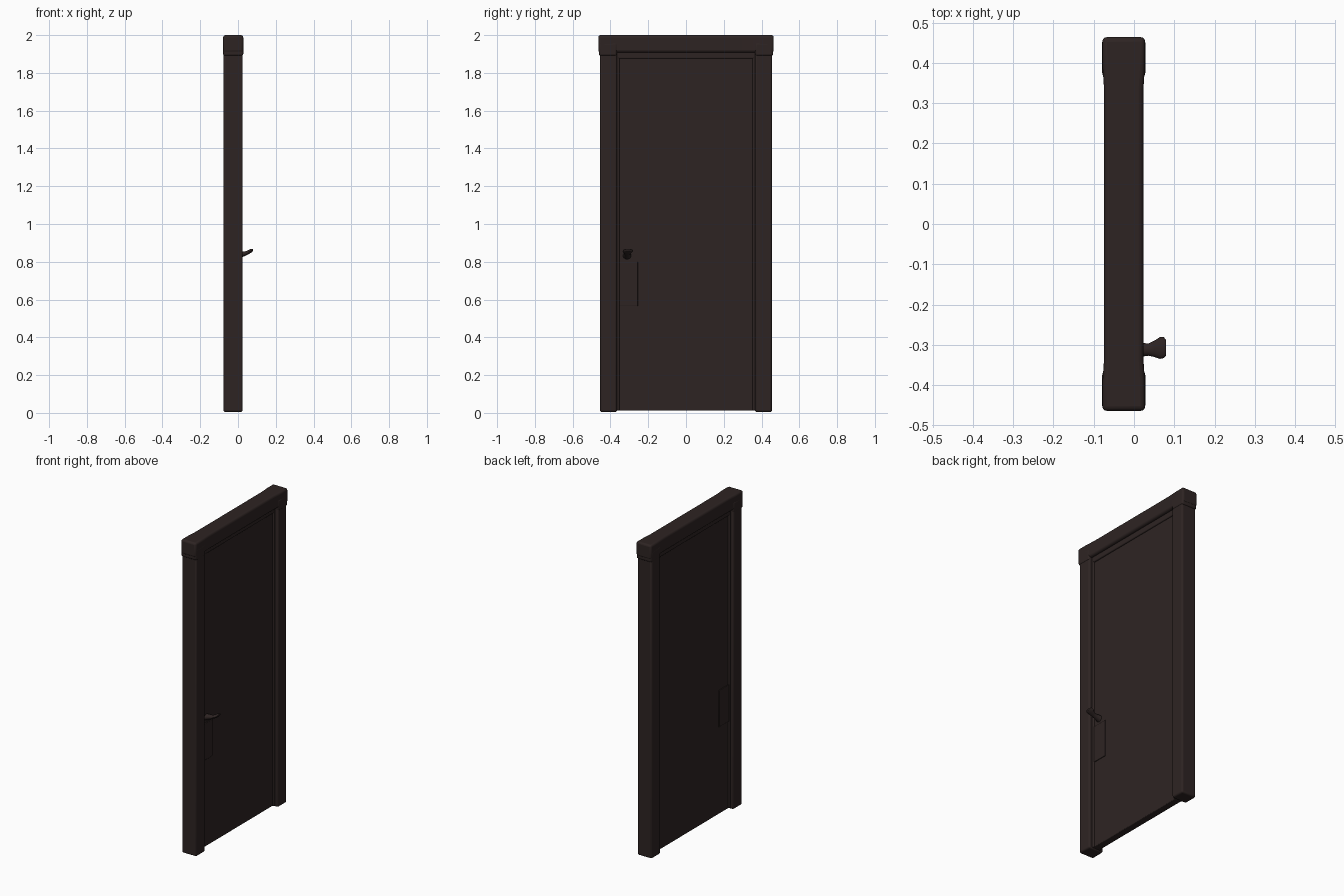
import bpy, bmesh, math
from mathutils import Vector

if "Cube" in bpy.data.objects:
    bpy.data.objects.remove(bpy.data.objects["Cube"])

wood = bpy.data.materials.new("dark brown wood")
wood.diffuse_color = (0.027, 0.0175, 0.0165, 1)
wood.use_nodes = True
wood.node_tree.nodes["Principled BSDF"].inputs["Base Color"].default_value = wood.diffuse_color


def finish(name, bm, bevel=0.0):
    bmesh.ops.recalc_face_normals(bm, faces=bm.faces)
    mesh = bpy.data.meshes.new(name)
    bm.to_mesh(mesh)
    bm.free()
    mesh.materials.append(wood)
    ob = bpy.data.objects.new(name, mesh)
    bpy.context.collection.objects.link(ob)
    if bevel:
        mod = ob.modifiers.new("rounded edges", 'BEVEL')
        mod.width, mod.segments = bevel, 3
        mod.limit_method = 'ANGLE'
        mod.angle_limit = math.radians(35)
    bpy.ops.object.select_all(action='DESELECT')
    ob.select_set(True)
    bpy.context.view_layer.objects.active = ob
    bpy.ops.object.shade_smooth_by_angle(angle=math.radians(40))
    return ob


def box(name, x0, x1, y0, y1, z0, z1, bevel=0.0):
    bm = bmesh.new()
    bmesh.ops.create_cube(bm, size=1)
    for v in bm.verts:
        v.co = Vector(((x0 + x1) / 2 + v.co.x * (x1 - x0),
                       (y0 + y1) / 2 + v.co.y * (y1 - y0),
                       (z0 + z1) / 2 + v.co.z * (z1 - z0)))
    return finish(name, bm, bevel)


def prism(name, pts, z0, z1, bevel):
    bm = bmesh.new()
    face = bm.faces.new([bm.verts.new((x, y, z0)) for x, y in pts])
    ext = bmesh.ops.extrude_face_region(bm, geom=[face])
    for v in ext["geom"]:
        if isinstance(v, bmesh.types.BMVert):
            v.co.z = z1
    return finish(name, bm, bevel)


# door leaf, recessed on both sides
box("door_panel", -0.050, -0.004, -0.385, 0.385, 0.012, 1.93, 0.004)

# frame posts and the slim stop strips beside the leaf
for s, side in ((-1, "left"), (1, "right")):
    ys = sorted((s * 0.365, s * 0.455))
    box("post_" + side, -0.077, 0.025, *ys, 0.005, 1.93, 0.010)
    ys = sorted((s * 0.352, s * 0.375))
    box("stop_strip_" + side, -0.058, 0.004, *ys, 0.012, 1.91, 0.006)
box("stop_strip_top", -0.058, 0.004, -0.37, 0.37, 1.875, 1.92, 0.006)

# lintel: waisted plan with wider ends
right = [(0.023, 0.33), (0.027, 0.39), (0.028, 0.464)]
half = right + [(-0.051 - x, y) for x, y in reversed(right)]
plan = ([(x, -y) for x, y in reversed(right)] + half
        + [(-0.051 - x, -y) for x, y in right])
prism("lintel", plan, 1.908, 2.0, 0.012)

# tapered caps under the lintel ends
for s, side in ((-1, "left"), (1, "right")):
    ys = sorted((s * 0.365, s * 0.461))
    box("lintel_corner_" + side, -0.079, 0.028, *ys, 1.890, 1.96, 0.010)

# thin lock plates on both faces
for name, x0, x1 in (("lock_plate_front", -0.005, 0.001),
                     ("lock_plate_back", -0.055, -0.049)):
    box(name, x0, x1, -0.362, -0.255, 0.565, 0.80, 0.003)

# flared handle lofted along a rising line: x, y, z, half y, half z
stations = [(-0.006, -0.312, 0.832, 0.022, 0.020), (0.015, -0.312, 0.838, 0.018, 0.016),
            (0.035, -0.312, 0.842, 0.015, 0.012), (0.050, -0.310, 0.848, 0.020, 0.011),
            (0.064, -0.308, 0.856, 0.027, 0.011), (0.074, -0.307, 0.860, 0.026, 0.009),
            (0.079, -0.307, 0.862, 0.020, 0.005)]
bm = bmesh.new()
n = 20
rings = []
for x, y, z, a, b in stations:
    rings.append([bm.verts.new((x, y + a * math.cos(2 * math.pi * i / n),
                                z + b * math.sin(2 * math.pi * i / n))) for i in range(n)])
for r0, r1 in zip(rings, rings[1:]):
    for i in range(n):
        bm.faces.new((r0[i], r0[(i + 1) % n], r1[(i + 1) % n], r1[i]))
bm.faces.new(rings[0])
bm.faces.new(rings[-1])
finish("door_handle", bm)
